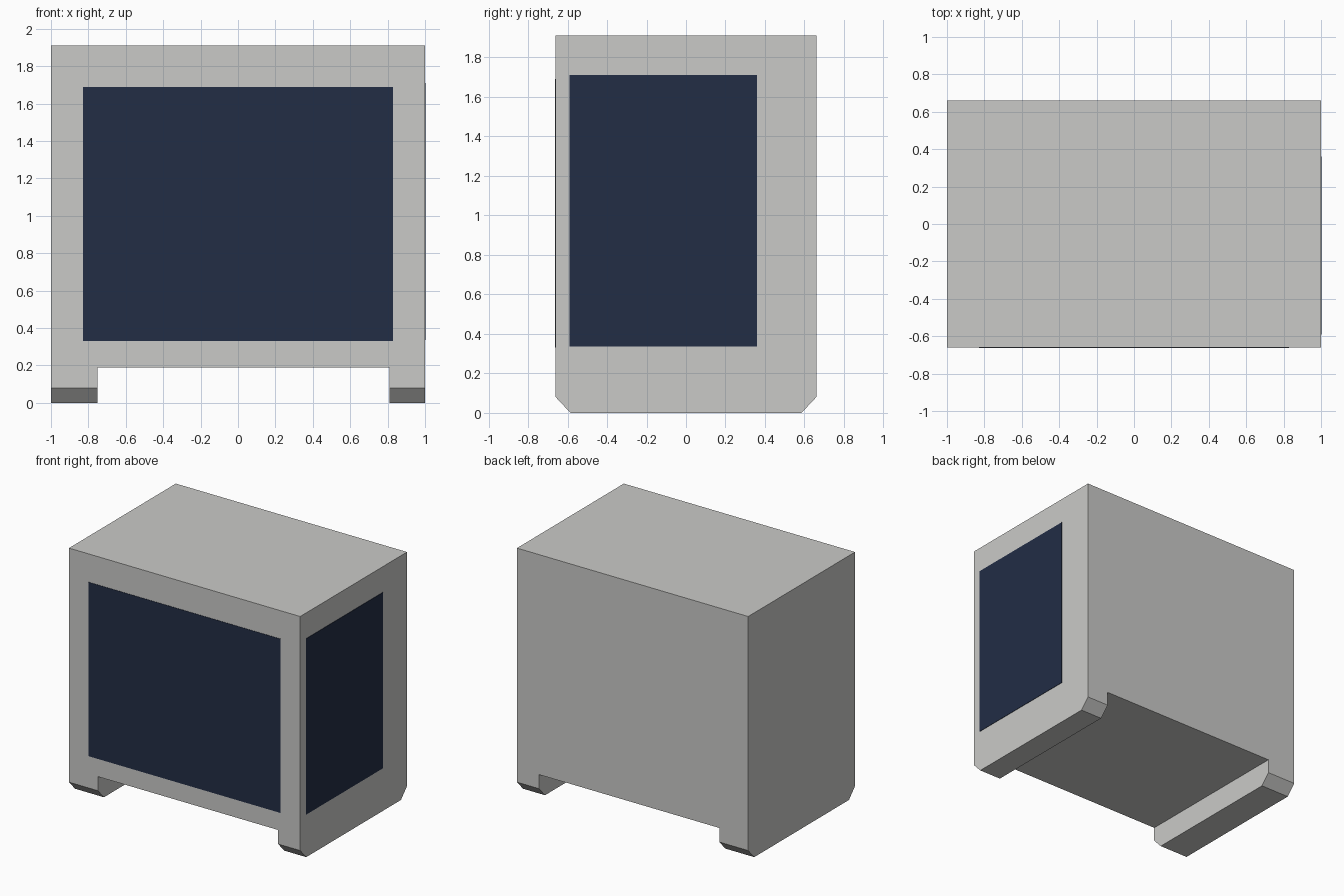
import bpy
import bmesh

if "Cube" in bpy.data.objects:
    bpy.data.objects.remove(bpy.data.objects["Cube"])


def material(name, rgb):
    m = bpy.data.materials.new(name)
    m.diffuse_color = (*rgb, 1)
    m.use_nodes = True
    m.node_tree.nodes["Principled BSDF"].inputs["Base Color"].default_value = m.diffuse_color
    return m


grey = material("light grey", (0.59, 0.59, 0.575))
navy = material("dark navy", (0.016, 0.026, 0.06))


def finish(name, bm, mat):
    bmesh.ops.recalc_face_normals(bm, faces=bm.faces)
    mesh = bpy.data.meshes.new(name)
    bm.to_mesh(mesh)
    bm.free()
    mesh.materials.append(mat)
    obj = bpy.data.objects.new(name, mesh)
    bpy.context.collection.objects.link(obj)
    return obj


def box(name, lo, hi, mat):
    bm = bmesh.new()
    bmesh.ops.create_cube(bm, size=1)
    for v in bm.verts:
        v.co = [(lo[i] + hi[i]) / 2 + v.co[i] * (hi[i] - lo[i]) for i in range(3)]
    return finish(name, bm, mat)


def foot(name, x0, x1):
    # side profile (y, z) with chamfered lower corners, extruded along x
    profile = [(-0.66, 0.19), (-0.66, 0.08), (-0.585, 0),
               (0.585, 0), (0.66, 0.08), (0.66, 0.19)]
    bm = bmesh.new()
    face = bm.faces.new([bm.verts.new((x0, y, z)) for y, z in profile])
    ext = bmesh.ops.extrude_face_region(bm, geom=[face], use_keep_orig=True)
    verts = [g for g in ext["geom"] if isinstance(g, bmesh.types.BMVert)]
    bmesh.ops.translate(bm, verts=verts, vec=(x1 - x0, 0, 0))
    return finish(name, bm, grey)


# Main case
box("case_body", (-1, -0.66, 0.19), (1, 0.66, 1.91), grey)

# Runner feet, the left one wider
foot("left_foot", -1, -0.75)
foot("right_foot", 0.81, 1)

# Dark window plates on the front and right side
box("front_window", (-0.83, -0.663, 0.33), (0.83, -0.655, 1.69), navy)
box("side_window", (0.995, -0.59, 0.335), (1.003, 0.36, 1.71), navy)
